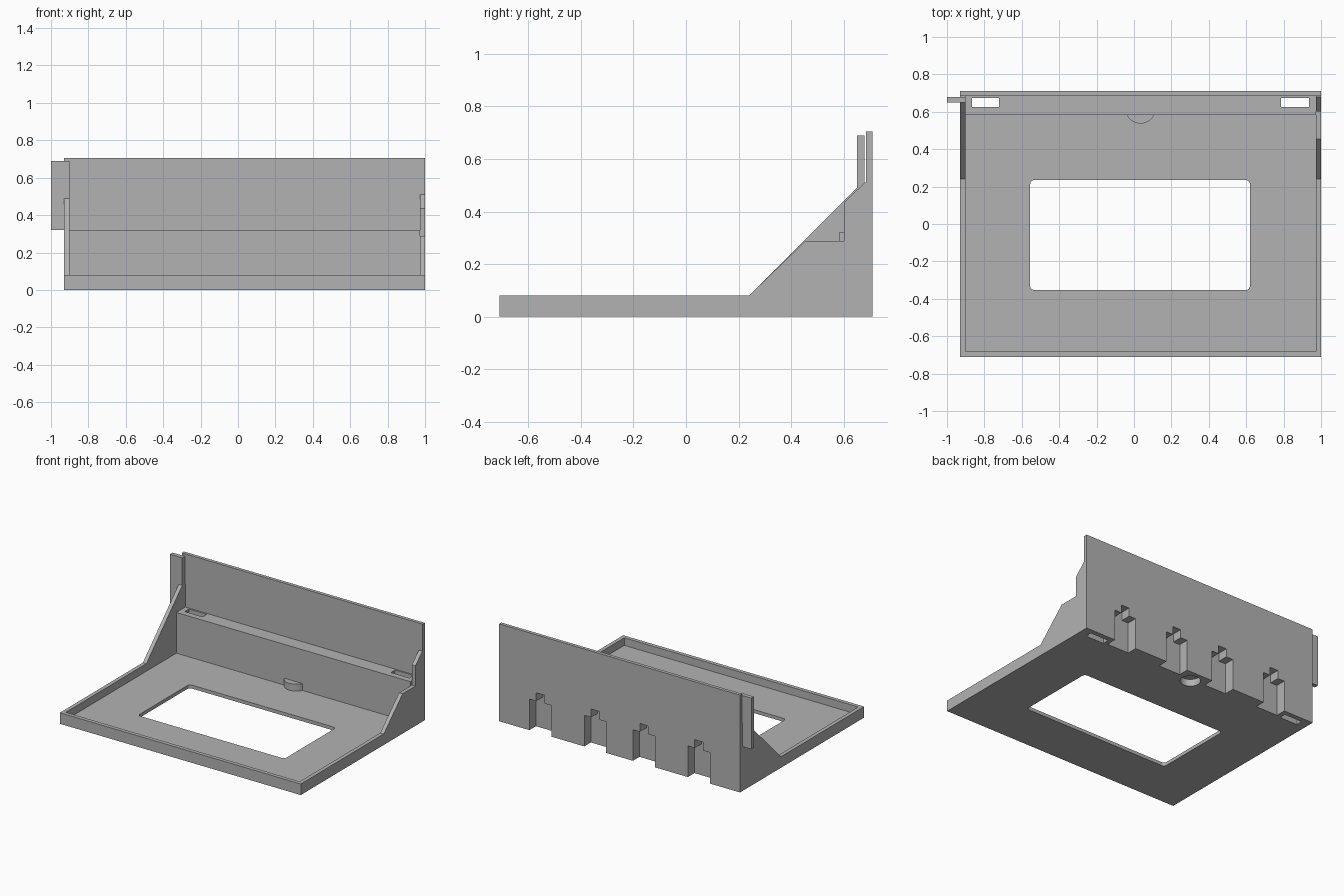
import bpy
import bmesh
from mathutils import Vector

default = bpy.data.objects.get("Cube")
if default:
    bpy.data.objects.remove(default, do_unlink=True)

grey = bpy.data.materials.new("plain_grey")
grey.use_nodes = True
colour = (0.45, 0.45, 0.45, 1)
grey.diffuse_color = colour
grey.node_tree.nodes["Principled BSDF"].inputs["Base Color"].default_value = colour

# Overall limits
LEFT, RIGHT, FRONT, BACK = -0.93, 1.0, -0.71, 0.71
WALL = 0.028
MID = (LEFT + RIGHT) / 2


def finish(name, bm):
    bmesh.ops.recalc_face_normals(bm, faces=bm.faces)
    mesh = bpy.data.meshes.new(name)
    bm.to_mesh(mesh)
    bm.free()
    mesh.materials.append(grey)
    obj = bpy.data.objects.new(name, mesh)
    bpy.context.collection.objects.link(obj)
    return obj


def prism(name, points, direction, corner=0):
    """Extrude a flat outline; optionally round its corners."""
    bm = bmesh.new()
    face = bm.faces.new([bm.verts.new(p) for p in points])
    if corner:
        bmesh.ops.bevel(bm, geom=bm.verts[:], offset=corner, segments=5,
                        profile=0.5, affect='VERTICES')
        face = bm.faces[:][0]
    res = bmesh.ops.extrude_face_region(bm, geom=[face], use_keep_orig=True)
    moved = [g for g in res["geom"] if isinstance(g, bmesh.types.BMVert)]
    bmesh.ops.translate(bm, verts=moved, vec=Vector(direction))
    return finish(name, bm)


def box(name, x, y, z, corner=0):
    outline = [(x[0], y[0], z[0]), (x[1], y[0], z[0]),
               (x[1], y[1], z[0]), (x[0], y[1], z[0])]
    return prism(name, outline, (0, 0, z[1] - z[0]), corner)


def disc(name, radius, y, z):
    bm = bmesh.new()
    bmesh.ops.create_cone(bm, cap_ends=True, segments=48, radius1=radius,
                          radius2=radius, depth=z[1] - z[0])
    bmesh.ops.translate(bm, verts=bm.verts, vec=(MID, y, sum(z) / 2))
    return finish(name, bm)


def side_wall(name, x, profile):
    return prism(name, [(x, y, z) for y, z in profile], (WALL, 0, 0))


# Tray floor, front rim, rear ledge and tall back wall
inner = (LEFT + WALL, RIGHT - WALL)
floor = box("tray_floor", inner, (FRONT + WALL, BACK - 0.025), (0, 0.025))
box("front_rim", inner, (FRONT, FRONT + WALL), (0, 0.08))
ledge = box("rear_ledge", inner, (0.583, BACK - 0.025), (0.025, 0.32))
back = box("back_wall", (LEFT, RIGHT), (BACK - 0.025, BACK), (0, 0.705))
boss = disc("round_boss", 0.08, 0.617, (0.025, 0.075))

# Side walls: a plain gusset on one side and a stepped one on the other
start = [(BACK - 0.025, 0), (FRONT, 0), (FRONT, 0.08), (0.24, 0.08)]
side_wall("right_side_wall", LEFT,
          start + [(0.65, 0.49), (0.68, 0.49), (0.685, 0.49)])
side_wall("left_side_wall", RIGHT - WALL,
          start + [(0.455, 0.288), (0.602, 0.288), (0.602, 0.435),
                   (0.68, 0.51), (0.685, 0.51)])
box("side_tab", (-1, LEFT + WALL), (0.65, 0.68), (0.32, 0.69))

# Cutters: window, cable slots, rear keyed notches and underside recess
window = box("window_cutter", (-0.555, 0.62), (-0.353, 0.235), (-0.1, 0.2), 0.022)
slots = [box("slot_cutter", x, (0.626, 0.674), (-0.1, 0.5))
         for x in ((-0.865, -0.722), (0.787, 0.935))]
recess = disc("recess_cutter", 0.067, 0.615, (-0.1, 0.05))
notches = []
for offset in (-0.635, -0.195, 0.195, 0.635):
    c = MID + offset
    wide, slim, top, peak = 0.088, 0.033, 0.225, 0.285
    shape = [(-wide, -0.1), (wide, -0.1), (wide, top), (slim, top),
             (slim, peak), (-slim, peak), (-slim, top), (-wide, top)]
    notches.append(prism("notch_cutter", [(c + x, 0.635, z) for x, z in shape],
                         (0, 0.2, 0)))


def cut(obj, cutters):
    bpy.context.view_layer.objects.active = obj
    for cutter in cutters:
        mod = obj.modifiers.new("cut", 'BOOLEAN')
        mod.operation = 'DIFFERENCE'
        mod.solver = 'EXACT'
        mod.object = cutter
        bpy.ops.object.modifier_apply(modifier=mod.name)


cut(floor, [window, recess] + slots + notches)
cut(ledge, [recess] + slots + notches)
cut(back, notches)
cut(boss, [recess])
for cutter in [window, recess] + slots + notches:
    bpy.data.objects.remove(cutter, do_unlink=True)

# Smooth the curved boss while keeping its edges crisp
bpy.ops.object.select_all(action='DESELECT')
boss.select_set(True)
bpy.context.view_layer.objects.active = boss
bpy.ops.object.shade_smooth_by_angle()
